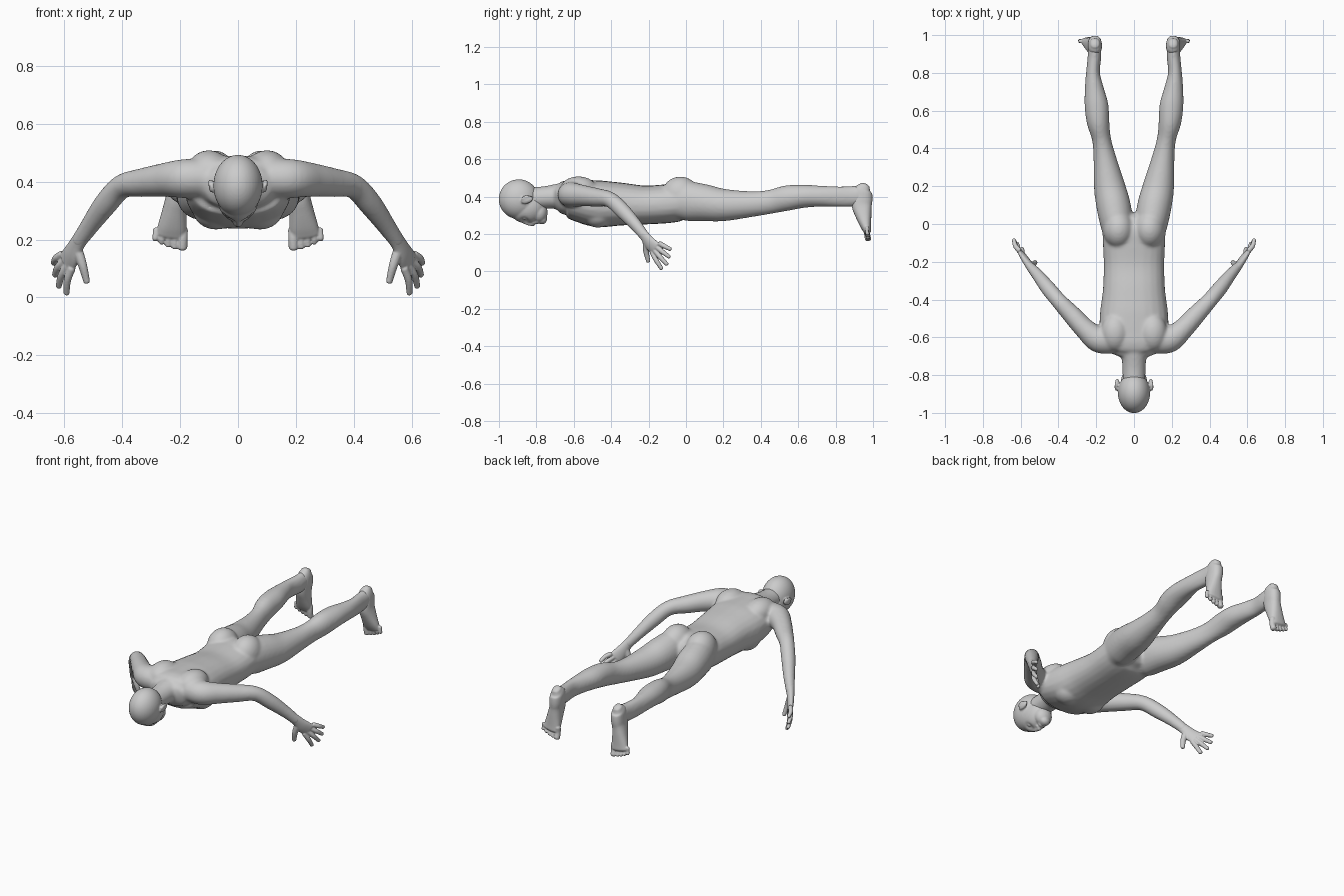
import bpy, bmesh, math
from mathutils import Vector, Matrix

old = bpy.data.objects.get("Cube")
if old:
    bpy.data.objects.remove(old, do_unlink=True)

skin = bpy.data.materials.new("plain_grey")
skin.use_nodes = True
GREY = (0.6, 0.6, 0.6, 1)
skin.diffuse_color = GREY
skin.node_tree.nodes["Principled BSDF"].inputs["Base Color"].default_value = GREY


def spline(keys, steps=5):
    """Catmull-Rom interpolation through key tuples."""
    keys = [Vector(k) for k in keys]
    pts = [keys[0] * 2 - keys[1]] + keys + [keys[-1] * 2 - keys[-2]]
    out = []
    for p, q, r, s in zip(pts, pts[1:], pts[2:], pts[3:]):
        for i in range(steps):
            t = i / steps
            out.append(0.5 * (2 * q + (r - p) * t + (2 * p - 5 * q + 4 * r - s) * t * t
                              + (3 * q - p - 3 * r + s) * t ** 3))
    return out + [keys[-1]]


def loft(bm, keys, side=(1, 0, 0), power=2, flip=1, n=24):
    """Rounded tube through (x, y, z, half width, half depth) keys."""
    path = spline(keys)
    centres = [Vector(p[:3]) for p in path]
    rings = []
    for i, p in enumerate(path):
        tangent = (centres[min(i + 1, len(path) - 1)] - centres[max(i - 1, 0)]).normalized()
        u = Vector(side)
        u = (u - tangent * u.dot(tangent)).normalized()
        rings.append((centres[i], u, tangent.cross(u), p[3], p[4], tangent))

    def cap(ring, sign):
        c, u, v, a, b, t = ring
        ext = min(a, b) * 0.6
        return [(c + t * sign * ext * math.sin(k), u, v, a * math.cos(k), b * math.cos(k), t)
                for k in (0.5, 1.0, 1.45)]
    rings = cap(rings[0], -1)[::-1] + rings + cap(rings[-1], 1)
    loops = []
    for c, u, v, a, b, _ in rings:
        loop = []
        for j in range(n):
            k = 2 * math.pi * j / n
            cu, sv = [math.copysign(abs(w) ** (2 / power), w) for w in (math.cos(k), math.sin(k))]
            co = c + u * a * cu + v * b * sv
            loop.append(bm.verts.new((co.x * flip, co.y, co.z)))
        loops.append(loop)
    for l, m in zip(loops, loops[1:]):
        for j in range(n):
            bm.faces.new((l[j], l[(j + 1) % n], m[(j + 1) % n], m[j]))
    bm.faces.new(loops[0])
    bm.faces.new(loops[-1])


def ball(bm, centre, radii, tilt=0):
    m = Matrix.Translation(centre) @ Matrix.Rotation(tilt, 4, 'X') @ Matrix.Diagonal((*radii, 1))
    bmesh.ops.create_uvsphere(bm, u_segments=40, v_segments=28, radius=1, matrix=m)


def finish(bm, name, voxel, smooth):
    """Fuse overlapping forms into one soft skin."""
    bmesh.ops.recalc_face_normals(bm, faces=bm.faces)
    mesh = bpy.data.meshes.new(name)
    bm.to_mesh(mesh)
    bm.free()
    mesh.materials.append(skin)
    ob = bpy.data.objects.new(name, mesh)
    bpy.context.collection.objects.link(ob)
    mod = ob.modifiers.new("fuse", 'REMESH')
    mod.mode = 'VOXEL'
    mod.voxel_size = voxel
    mod.use_smooth_shade = True
    mod = ob.modifiers.new("soften", 'SMOOTH')
    mod.factor = 0.5
    mod.iterations = smooth
    return ob


# Body: torso and neck
bm = bmesh.new()
loft(bm, [(0, -.66, .385, .13, .085), (0, -.63, .39, .165, .1), (0, -.57, .378, .182, .113),
          (0, -.47, .362, .18, .125), (0, -.35, .36, .165, .115), (0, -.22, .355, .16, .104),
          (0, -.1, .362, .165, .104), (0, -.03, .37, .165, .1), (0, .01, .37, .14, .08)], power=2.3)
loft(bm, [(0, -.84, .39, .06, .06), (0, -.76, .395, .062, .06), (0, -.7, .4, .07, .066),
          (0, -.64, .4, .11, .08)])
for s in (1, -1):
    # Shoulder blades, chest and seat
    ball(bm, (s * .1, -.575, .438), (.075, .1, .07))
    ball(bm, (s * .075, -.47, .3), (.08, .08, .066))
    ball(bm, (s * .082, -.03, .41), (.082, .1, .097))
    # Legs
    loft(bm, [(.085, -.07, .365, .075, .085), (.092, 0, .375, .086, .105),
              (.107, .09, .368, .091, .1), (.13, .2, .355, .083, .087),
              (.155, .35, .36, .06, .069), (.172, .45, .372, .05, .064),
              (.19, .54, .392, .06, .068), (.199, .63, .402, .063, .062),
              (.211, .72, .402, .05, .056), (.217, .8, .4, .037, .055),
              (.21, .88, .4, .036, .056), (.208, .93, .405, .036, .055)], flip=s)
    # Arms
    loft(bm, [(.12, -.61, .41, .07, .078), (.19, -.61, .41, .067, .07),
              (.26, -.555, .405, .058, .056), (.33, -.48, .396, .05, .05),
              (.4, -.405, .383, .042, .042), (.455, -.34, .325, .042, .04),
              (.51, -.27, .25, .034, .032), (.552, -.222, .19, .029, .024)],
         side=(.1, .1, 1), flip=s)
finish(bm, "body", .008, 10)

# Head: skull, face, jaw, nose, lips and ears
bm = bmesh.new()
ball(bm, (0, -.894, .386), (.085, .107, .106))
ball(bm, (0, -.85, .345), (.071, .1, .088))
ball(bm, (0, -.785, .315), (.052, .045, .055))
ball(bm, (0, -.767, .28), (.03, .024, .027))
ball(bm, (0, -.795, .268), (.026, .012, .016))
ball(bm, (0, -.778, .266), (.022, .008, .014))
for s in (1, -1):
    eye = Vector((s * .032, -.862, .265))
    for v in bm.verts:
        v.co.z += .02 * math.exp(-((v.co.xy - eye.xy).length / .017) ** 2) * (v.co.z < .32)
for s in (1, -1):
    ball(bm, (s * .031, -.862, .29), (.015, .013, .016))
    ball(bm, (s * .012, -.815, .262), (.01, .01, .01))
    ball(bm, (s * .089, -.85, .383), (.012, .033, .02), .3)
    ball(bm, (s * .096, -.86, .394), (.007, .024, .012), .3)
loft(bm, [(0, -.87, .268, .009, .012), (0, -.84, .259, .011, .014), (0, -.815, .255, .014, .014)])
finish(bm, "head", .005, 3)

for s, label in ((1, "left"), (-1, "right")):
    # Hand: palm, four fingers and thumb
    bm = bmesh.new()
    across = (.12, .115, .1)
    loft(bm, [(.535, -.242, .215, .029, .025), (.555, -.218, .185, .03, .021),
              (.572, -.192, .15, .038, .019), (.59, -.163, .122, .041, .015)], across, flip=s)
    for base, tip in (((.574, -.18, .1), (.592, -.13, .014)), ((.588, -.165, .11), (.619, -.102, .038)),
                      ((.6, -.15, .125), (.632, -.089, .077)), ((.608, -.14, .148), (.636, -.083, .118))):
        a, b = Vector(base), Vector(tip)
        mid = a.lerp(b, .5) + Vector((.006, -.004, .002))
        loft(bm, [(*a, .014, .014), (*mid, .013, .013), (*b, .011, .01)], across, flip=s, n=14)
    loft(bm, [(.555, -.213, .165, .02, .018), (.536, -.214, .11, .016, .015),
              (.522, -.202, .054, .012, .011)], (1, 1, 0), flip=s, n=14)
    finish(bm, label + "_hand", .0035, 3)

    # Foot: heel to ball, then five toes
    bm = bmesh.new()
    loft(bm, [(.207, .955, .455, .026, .03), (.207, .945, .43, .036, .049),
              (.208, .943, .39, .038, .054), (.212, .94, .35, .037, .053),
              (.219, .949, .3, .042, .043), (.226, .96, .25, .049, .031),
              (.231, .97, .215, .052, .021)], power=2.3, flip=s)
    for i in range(5):
        r = .0175 if i == 0 else .0125 - .0005 * i
        x = .19 + .0225 * i + (.004 if i else 0)
        end = .172 + .002 * i * i
        loft(bm, [(x, .969, .235, r, r), (x + .001, .967, .205, r, r * .9), (x + .002, .974, end, r, r)],
             flip=s, n=14)
    finish(bm, label + "_foot", .004, 3)
